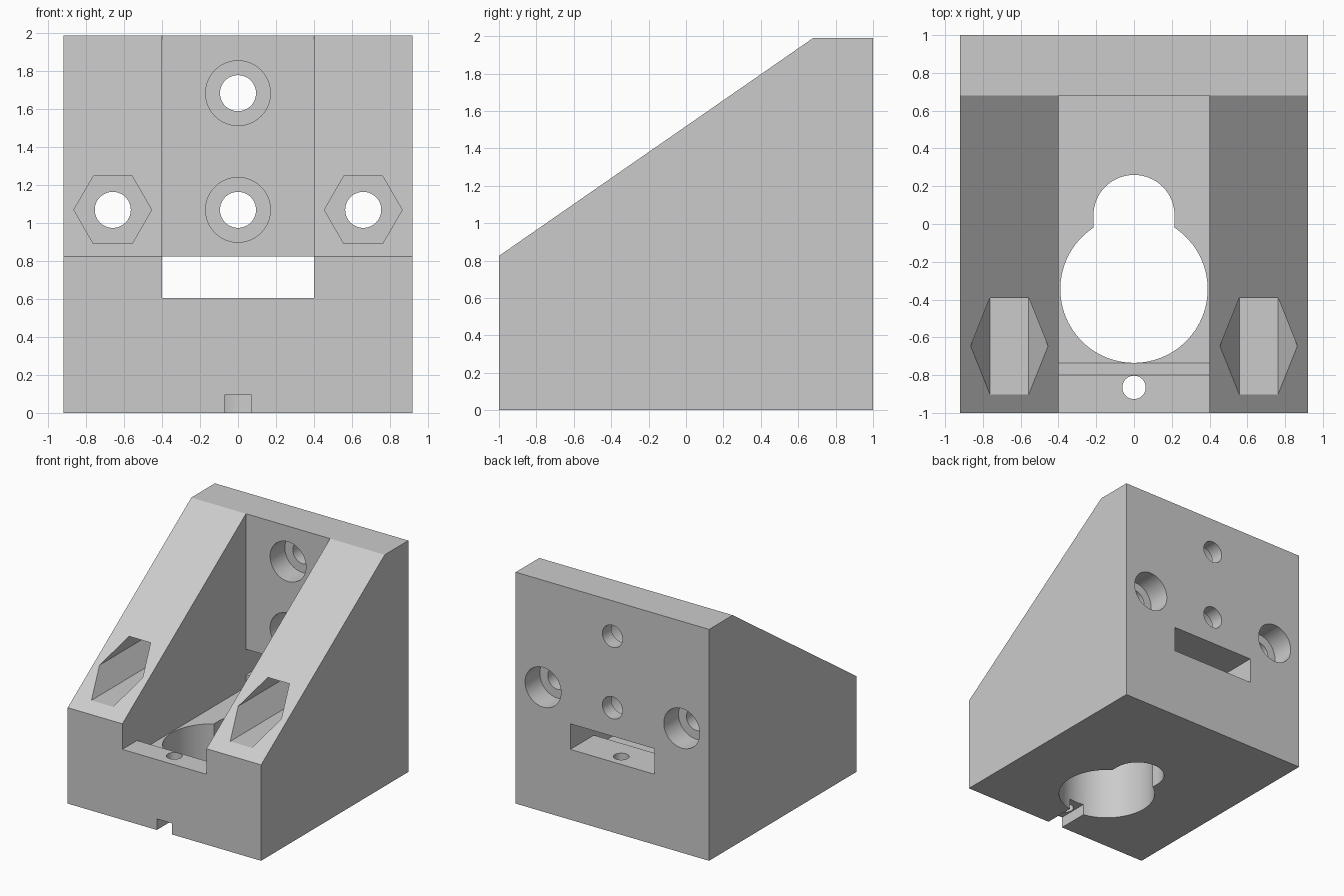
import bpy, bmesh, math
from mathutils import Vector

cube = bpy.data.objects.get("Cube")
if cube:
    bpy.data.objects.remove(cube, do_unlink=True)

gray = bpy.data.materials.new("plain gray")
gray.use_nodes = True
color = (0.6, 0.6, 0.6, 1)
gray.diffuse_color = color
gray.node_tree.nodes["Principled BSDF"].inputs["Base Color"].default_value = color


def prism(name, loop, sweep):
    """Extrude a closed loop of points along a vector."""
    bm = bmesh.new()
    face = bm.faces.new([bm.verts.new(p) for p in loop])
    new = bmesh.ops.extrude_face_region(bm, geom=[face])["geom"]
    bmesh.ops.translate(bm, vec=Vector(sweep),
                        verts=[g for g in new if isinstance(g, bmesh.types.BMVert)])
    bmesh.ops.recalc_face_normals(bm, faces=bm.faces)
    mesh = bpy.data.meshes.new(name)
    bm.to_mesh(mesh)
    bm.free()
    mesh.materials.append(gray)
    obj = bpy.data.objects.new(name, mesh)
    bpy.context.collection.objects.link(obj)
    return obj


def side_profile(name, points, half):
    return prism(name, [(-half, y, z) for y, z in points], (2 * half, 0, 0))


def circle(radius, sides):
    steps = [2 * math.pi * i / sides for i in range(sides)]
    return [(radius * math.cos(a), radius * math.sin(a)) for a in steps]


def bore_y(name, x, z, radius, start, end, sides=48):
    loop = [(x + u, start, z + v) for u, v in circle(radius, sides)]
    return prism(name, loop, (0, end - start, 0))


def bore_z(name, y, radius, start, end, sides=64):
    loop = [(u, y + v, start) for u, v in circle(radius, sides)]
    return prism(name, loop, (0, 0, end - start))


# Wedge-shaped body
body = side_profile("bracket_body",
                    [(-1, 0), (1, 0), (1, 1.99), (0.68, 1.99), (-1, 0.825)], 0.92)

# Central channel with a front lip and a slot through the back wall
cutters = [side_profile("channel", [
    (-1.2, 0.605), (-0.8, 0.605), (-0.737, 0.5), (0.68, 0.5), (0.68, 0.605),
    (1.2, 0.605), (1.2, 0.825), (0.68, 0.825), (0.68, 2.2), (-1.2, 2.2)], 0.4)]

# Keyhole opening through the floor
cutters += [
    bore_z("keyhole_large", -0.345, 0.39, -0.1, 0.8, 96),
    bore_z("keyhole_small", 0.045, 0.215, -0.1, 0.8),
    side_profile("keyhole_neck", [(-0.2, -0.1), (0.045, -0.1), (0.045, 0.8), (-0.2, 0.8)], 0.2149),
]

# Pin holes in the floor and the small groove under the front
cutters += [
    bore_z("front_pin_hole", -0.865, 0.062, -0.1, 0.8, 32),
    bore_z("back_pin_hole", 0.88, 0.062, 0.2, 0.7, 32),
    side_profile("front_groove", [(-1.1, -0.1), (-0.6, -0.1), (-0.6, 0.095), (-1.1, 0.095)], 0.072),
]

# Two counterbored screw holes in the back wall
for z in (1.07, 1.685):
    cutters += [bore_y("screw_hole", 0, z, 0.095, 0.5, 1.1),
                bore_y("screw_head", 0, z, 0.171, 0.5, 0.88)]

# Hexagonal pockets in both side cheeks, with holes counterbored from the back
for x in (-0.66, 0.66):
    cutters += [bore_y("nut_pocket", x, 1.07, 0.205, -1.1, 0.48, 6),
                bore_y("side_hole", x, 1.07, 0.095, 0.3, 1.1),
                bore_y("side_head", x, 1.07, 0.171, 0.8, 1.1)]

# Cut everything out of the body
bpy.context.view_layer.objects.active = body
for cutter in cutters:
    cutter.hide_render = True
    mod = body.modifiers.new(cutter.name, "BOOLEAN")
    mod.operation = "DIFFERENCE"
    mod.solver = "EXACT"
    mod.object = cutter
    bpy.ops.object.modifier_apply(modifier=mod.name)
    bpy.data.objects.remove(cutter, do_unlink=True)

bpy.ops.object.select_all(action="DESELECT")
body.select_set(True)
bpy.ops.object.shade_smooth_by_angle(angle=math.radians(25))
